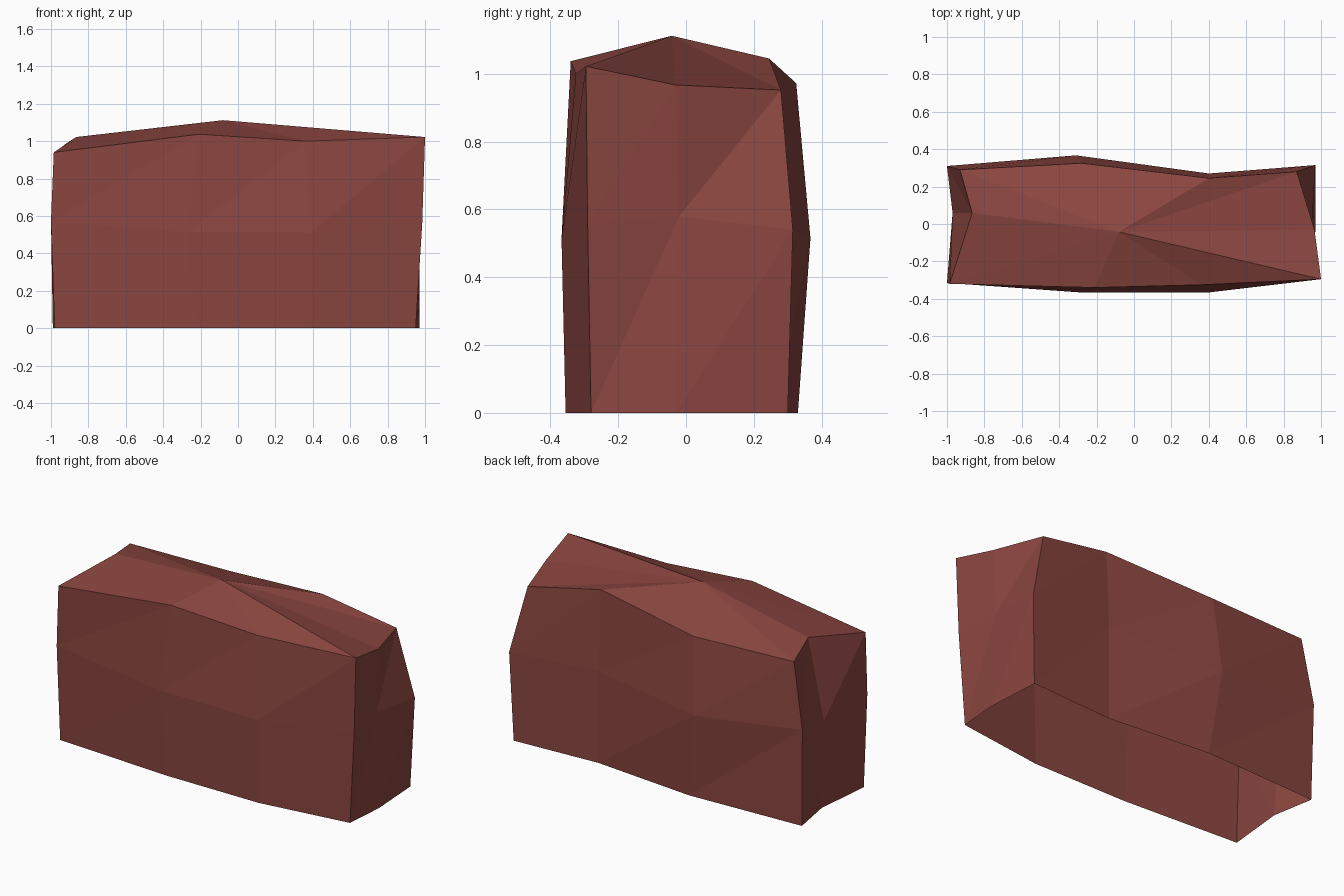
import bpy, bmesh

if "Cube" in bpy.data.objects:
    bpy.data.objects.remove(bpy.data.objects["Cube"])

# Rings run front-left -> front-right -> back-right -> back-left -> left middle
base = [(-.98, -.31), (-.23, -.355), (.39, -.355), (.95, -.28), (.97, -.03),
        (.95, .30), (.40, .27), (-.25, .33), (-.99, .30), (-.945, .045)]
middle = [(-1, -.315, .57), (-.27, -.367, .515), (.39, -.367, .51), (.985, -.29, .56),
          (.95, -.02, .58), (.97, .315, .54), (.40, .27, .56), (-.31, .367, .515),
          (-1, .31, .59), (-.97, .06, .54)]
top = [(-.985, -.32, .94), (-.21, -.34, 1.037), (.36, -.325, 1.0), (1, -.295, 1.022),
       (.965, -.03, .967), (.87, .28, .952), (.40, .245, 1.045), (-.28, .325, .972),
       (-.93, .29, .98), (-.865, .06, 1.022)]
peak = (-.08, -.042, 1.112)

mat = bpy.data.materials.new("brick_red")
mat.diffuse_color = (.258, .061, .051, 1)
mat.use_nodes = True
mat.node_tree.nodes["Principled BSDF"].inputs["Base Color"].default_value = mat.diffuse_color

# Chunky open-bottomed stone block: triangulated walls and a fan roof
bm = bmesh.new()
rings = [[bm.verts.new(p) for p in ring]
         for ring in ([(x, y, 0) for x, y in base], middle, top)]
apex = bm.verts.new(peak)
n = len(base)
for i in range(n):
    j = (i + 1) % n
    for low, high in zip(rings, rings[1:]):
        bm.faces.new((low[i], low[j], high[j]))
        bm.faces.new((low[i], high[j], high[i]))
    bm.faces.new((rings[2][i], rings[2][j], apex))

mesh = bpy.data.meshes.new("stone_block")
bm.to_mesh(mesh)
bm.free()
mesh.materials.append(mat)
block = bpy.data.objects.new("stone_block", mesh)
bpy.context.collection.objects.link(block)
